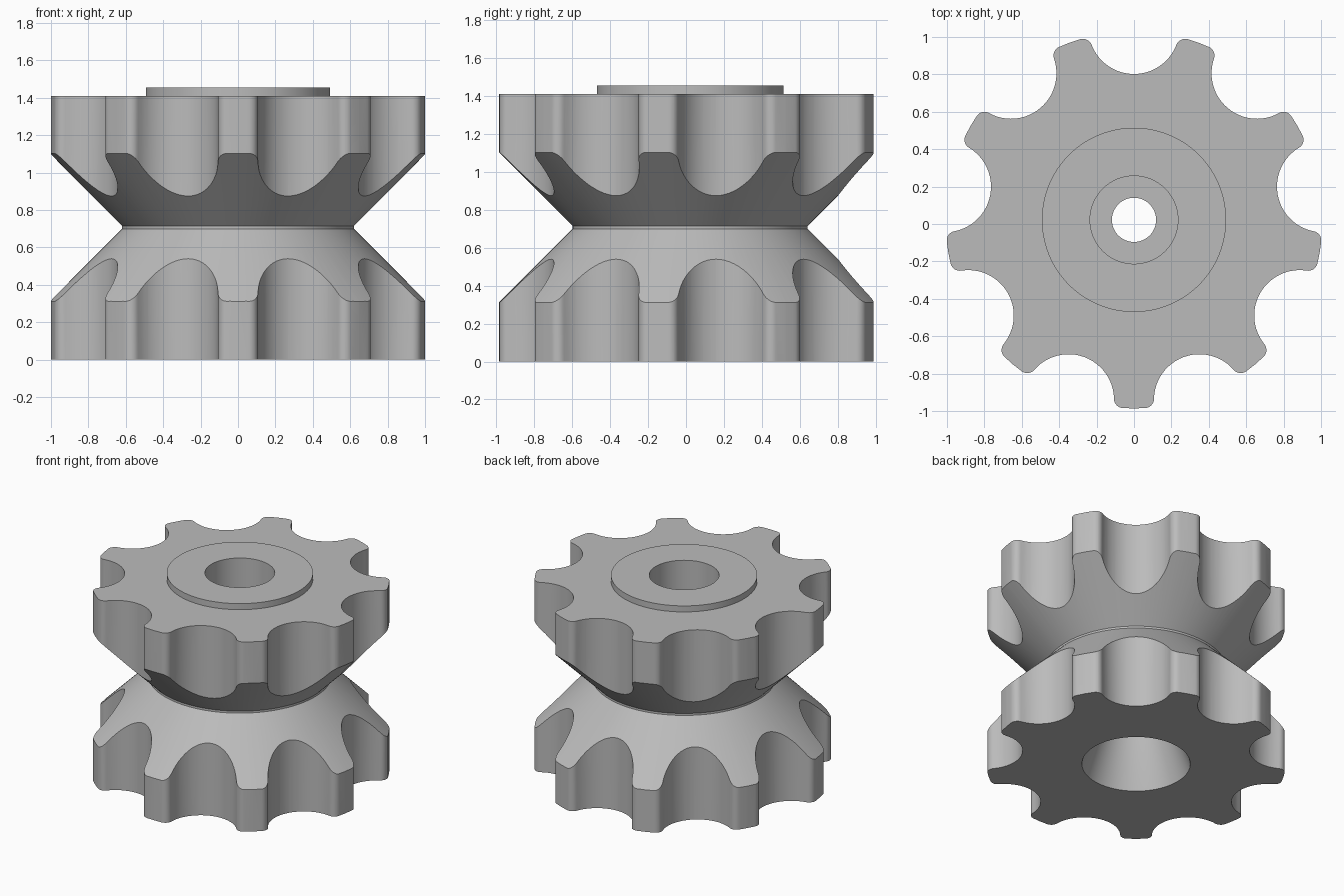
import bpy, bmesh
from math import radians, sin, cos, tau
from mathutils import Vector, Matrix

cube = bpy.data.objects.get("Cube")
if cube:
    bpy.data.objects.remove(cube, do_unlink=True)

TEETH = 9
CENTRE = Matrix.Translation((0, 0.022, 0))

# Material
steel = bpy.data.materials.new("plain grey")
steel.use_nodes = True
grey = (0.5, 0.5, 0.5, 1)
steel.diffuse_color = grey
steel.node_tree.nodes["Principled BSDF"].inputs["Base Color"].default_value = grey


def add_object(name, bm):
    bmesh.ops.recalc_face_normals(bm, faces=bm.faces)
    bm.transform(CENTRE)
    mesh = bpy.data.meshes.new(name)
    bm.to_mesh(mesh)
    bm.free()
    mesh.materials.append(steel)
    obj = bpy.data.objects.new(name, mesh)
    bpy.context.collection.objects.link(obj)
    return obj


def lathe(name, profile, steps=144):
    """Revolve a closed (radius, height) profile about z."""
    bm = bmesh.new()
    rings = [[bm.verts.new((r * cos(tau * i / steps), r * sin(tau * i / steps), z))
              for r, z in profile] for i in range(steps)]
    n = len(profile)
    for i in range(steps):
        a, b = rings[i], rings[(i + 1) % steps]
        for j in range(n):
            k = (j + 1) % n
            bm.faces.new((a[j], b[j], b[k], a[k]))
    return add_object(name, bm)


def arc(cx, cy, radius, start, end, steps):
    return [(cx + radius * cos(radians(start + (end - start) * i / steps)),
             cy + radius * sin(radians(start + (end - start) * i / steps)))
            for i in range(steps + 1)]


def gear_outline():
    """Rounded teeth with round hollows between them, one tooth facing the front."""
    half = radians(180 / TEETH)
    hollow = (1.023 * cos(half), 1.023 * sin(half))
    corner = arc(0.956, 0.057, 0.05, 3.4, 89, 7)
    tooth = [(x, -y) for x, y in reversed(corner)] + [(1.008, 0)] + corner
    tooth += arc(*hollow, 0.243, 269, 131, 24)[1:-1]
    points = []
    for k in range(TEETH):
        turn = Matrix.Rotation(radians(-90 + 360 * k / TEETH), 3, "Z")
        points += [turn @ Vector((x, y, 0)) for x, y in tooth]
    return points


# Turned body: two cones meeting at the waist, top collar, stepped bore, flared underside
body = lathe("double_sprocket", [
    (0.365, 0), (1.1, 0), (1.1, 0.22), (0.62, 0.70), (0.62, 0.715),
    (1.1, 1.195), (1.1, 1.41), (0.4925, 1.41), (0.4925, 1.455),
    (0.235, 1.455), (0.235, 0.75), (0.118, 0.75), (0.118, 0.7)])

# Toothed prism that trims the body
bm = bmesh.new()
base = bm.faces.new([bm.verts.new((p.x, p.y, -0.2)) for p in gear_outline()])
top = bmesh.ops.extrude_face_region(bm, geom=[base], use_keep_orig=True)
bmesh.ops.translate(bm, vec=(0, 0, 2),
                    verts=[v for v in top["geom"] if isinstance(v, bmesh.types.BMVert)])
prism = add_object("tooth_cutter", bm)
prism.hide_render = True

trim = body.modifiers.new("teeth", "BOOLEAN")
trim.operation = "INTERSECT"
trim.solver = "EXACT"
trim.object = prism

bpy.ops.object.select_all(action="DESELECT")
body.select_set(True)
bpy.context.view_layer.objects.active = body
bpy.ops.object.modifier_apply(modifier=trim.name)
bpy.data.objects.remove(prism, do_unlink=True)
bpy.ops.object.shade_smooth_by_angle(angle=radians(28))
